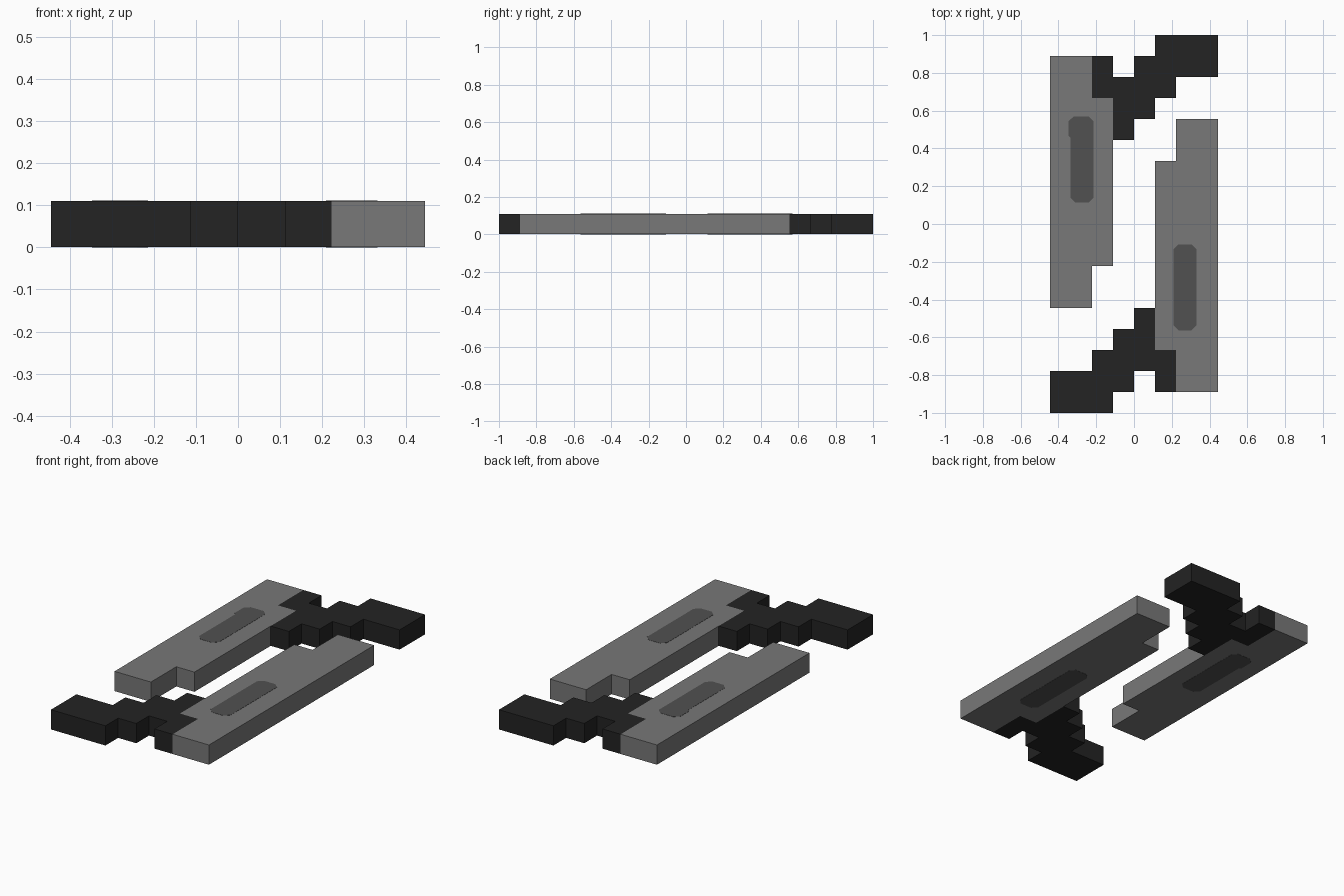
import bpy, bmesh

if "Cube" in bpy.data.objects:
    bpy.data.objects.remove(bpy.data.objects["Cube"], do_unlink=True)

U = 1 / 9          # one grid step, also the thickness
LIP = 0.001        # how far the slot inlays stand proud of the blades


def material(name, srgb):
    v = ((srgb / 255 + 0.055) / 1.055) ** 2.4
    m = bpy.data.materials.new(name)
    m.use_nodes = True
    m.diffuse_color = (v, v, v, 1)
    m.node_tree.nodes["Principled BSDF"].inputs["Base Color"].default_value = (v, v, v, 1)
    return m


grey = material("steel grey", 120)
slot_grey = material("slot grey", 81)
black = material("handle black", 35)


def slab(name, outline, z0, z1, mat):
    """Extrude a flat outline from z0 up to z1."""
    bm = bmesh.new()
    base = bm.faces.new([bm.verts.new((x, y, z0)) for x, y in outline])
    top = bmesh.ops.extrude_face_region(bm, geom=[base], use_keep_orig=True)["geom"]
    bmesh.ops.translate(bm, vec=(0, 0, z1 - z0),
                        verts=[v for v in top if isinstance(v, bmesh.types.BMVert)])
    bmesh.ops.recalc_face_normals(bm, faces=bm.faces)
    bmesh.ops.triangulate(bm, faces=[f for f in bm.faces if len(f.verts) > 4])
    mesh = bpy.data.meshes.new(name)
    bm.to_mesh(mesh)
    bm.free()
    mesh.materials.append(mat)
    obj = bpy.data.objects.new(name, mesh)
    bpy.context.collection.objects.link(obj)
    return obj


def chamfered(x0, x1, y0, y1, c=0.026):
    return [(x0 + c, y0), (x1 - c, y0), (x1, y0 + c), (x1, y1 - c),
            (x1 - c, y1), (x0 + c, y1), (x0, y1 - c), (x0, y0 + c)]


# Stepped handle and guard, in grid steps
HANDLE = [(-4, -9), (-1, -9), (-1, -8), (0, -8), (0, -7), (1, -7), (1, -8), (2, -8), (2, -6),
          (1, -6), (1, -4), (0, -4), (0, -5), (-1, -5), (-1, -6), (-2, -6), (-2, -7), (-4, -7)]


def blade_outline(tip):
    """Broad blade with a notched tip, wrapped around the guard."""
    return [(2, -8), (4, -8), (4, tip), (2, tip), (2, tip - 2), (1, tip - 2), (1, -6), (2, -6)]


# Two pieces laid head to tail; the left one is a step shorter
for side, turn, tip in (("left", 1, 5), ("right", -1, 4)):
    def place(pts):
        return [(turn * x * U, turn * y * U) for x, y in pts]
    slab(side + "_handle", place(HANDLE), LIP, U - LIP, black)
    slab(side + "_blade", place(blade_outline(tip)), LIP, U - LIP, grey)

# Slot inlays running through both blades
slab("left_slot", chamfered(0.209, 0.331, -0.563, -0.108), 0, U, slot_grey)
right_slot = chamfered(-0.336, -0.214, 0.114, 0.569)
right_slot[5:7] = [(-0.32, 0.569), (-0.347, 0.543), (-0.347, 0.466), (-0.336, 0.458)]
slab("right_slot", right_slot, 0, U, slot_grey)
